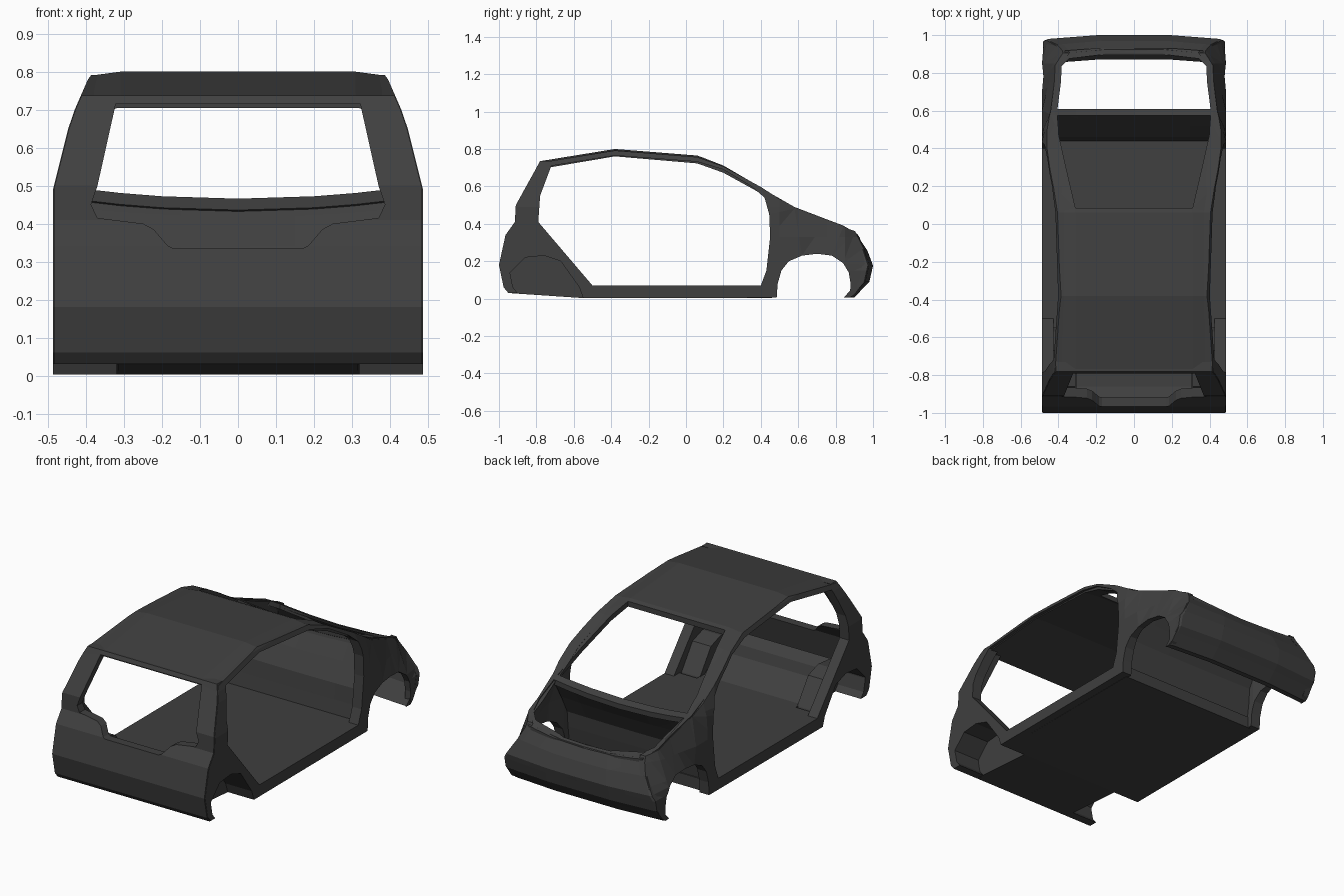
import bpy, bmesh
from mathutils import Vector

if "Cube" in bpy.data.objects:
    bpy.data.objects.remove(bpy.data.objects["Cube"])

mat = bpy.data.materials.new("dark grey paint")
mat.diffuse_color = (0.05, 0.05, 0.05, 1)
mat.use_nodes = True
mat.node_tree.nodes["Principled BSDF"].inputs["Base Color"].default_value = mat.diffuse_color


def lerp(table, t):
    """Piecewise linear lookup."""
    if t <= table[0][0]:
        return table[0][1]
    for (a, p), (b, q) in zip(table, table[1:]):
        if t <= b:
            return p + (q - p) * (t - a) / (b - a)
    return table[-1][1]


def sym(half):
    return half + [(-x, v) for x, v in reversed(half)]


def panel(name, loops, place, cu=(), cv=(), mirror=False):
    """Flat outline with holes, cut along bend lines, thickened, then bent by place(u, v, w)."""
    bm = bmesh.new()
    for loop in loops:
        vs = [bm.verts.new((u, v, 0)) for u, v in loop]
        for i, v in enumerate(vs):
            bm.edges.new((v, vs[i - 1]))
    bmesh.ops.triangle_fill(bm, edges=bm.edges[:], use_beauty=True, normal=(0, 0, 1))
    for axis, cuts in (((1, 0, 0), cu), ((0, 1, 0), cv)):
        for c in cuts:
            bmesh.ops.bisect_plane(bm, geom=bm.verts[:] + bm.edges[:] + bm.faces[:],
                                   dist=1e-5, plane_co=Vector(axis) * c, plane_no=axis)
    ext = bmesh.ops.extrude_face_region(bm, geom=bm.faces[:], use_keep_orig=True)
    for g in ext["geom"]:
        if isinstance(g, bmesh.types.BMVert):
            g.co.z = 1
    for v in bm.verts:
        v.co = place(*v.co)
    bmesh.ops.recalc_face_normals(bm, faces=bm.faces[:])
    me = bpy.data.meshes.new(name)
    bm.to_mesh(me)
    bm.free()
    me.materials.append(mat)
    ob = bpy.data.objects.new(name, me)
    bpy.context.collection.objects.link(ob)
    if mirror:
        ob.modifiers.new("mirror", 'MIRROR').use_mirror_merge = False
    return ob


# Governing curves: half width by height, roofline, tail and nose profiles
WIDTH = [(0, .487), (.49, .487), (.65, .447), (.7, .43), (.78, .395), (.8, .38)]
TOP = [(-.78, .735), (-.38, .8), (.06, .765), (.2, .715), (.4, .605),
       (.58, .49), (.75, .425), (.84, .392), (.93, .355)]
TAIL = [(0, -.94), (.03, -.95), (.06, -.975), (.18, -1), (.34, -.965), (.41, -.915),
        (.5, -.91), (.735, -.78)]
NOSE = [(.005, .9), (.06, .95), (.09, .98), (.18, 1), (.27, .97), (.36, .925)]
CORNER = [(0, 0), (.2, 0), (.47, .02), (.487, .03)]
ARCH = [(-.94, .03), (-.94, .14), (-.86, .22), (-.76, .23), (-.67, .2), (-.57, .06), (-.55, .003)]
# Shoulder of the front wings: height where it starts, and how fast it leans in
SHOULDER = [(.4, .56), (.6, .33), (.75, .22), (.93, .15)]
LEAN = [(.4, .3), (.75, .33), (.84, .35), (.93, .6)]


def half_width(y, z):
    x = lerp(WIDTH, z)
    if y > .4:
        x = min(x, .487 - lerp(LEAN, y) * (z - lerp(SHOULDER, y)))
    return x


def crown(x, y):
    """Roof edge drop, and sunken middle of the nose."""
    if y > .5:
        return lerp([(.5, .02), (.6, .03), (.9, .04)], y) * max(0, 1 - (x / .42) ** 2)
    return lerp([(.31, 0), (.4, .012)], abs(x))


# Body sides with door opening and wheel arches
front_arch = [(.485, .005), (.49, .08), (.51, .15), (.55, .2), (.62, .23), (.7, .24),
              (.78, .23), (.84, .19), (.87, .14), (.88, .08), (.875, .005)]
nose_edge = [(.9, .02), (.93, .06), (.955, .09), (.975, .18), (.95, .27), (.905, .36)]
roof_edge = [(y, z - .008) for y, z in reversed(TOP[:-1])]
tail_edge = [(-.905, .5), (-.91, .41), (-.96, .34), (-.995, .18), (-.97, .06)]
door = [(-.5, .07), (.4, .07), (.43, .15), (.45, .33), (.445, .45), (.42, .54), (.35, .6),
        (.2, .69), (.06, .732), (-.38, .765), (-.72, .71), (-.78, .55), (-.79, .41)]


def place_side(y, z, w):
    x = half_width(y, z) - max(0, y - .85) * .08
    return (x - lerp([(.5, .06), (.6, .035)], y) * w, y, z)


panel("body_side", [ARCH + front_arch + nose_edge + roof_edge + tail_edge, door], place_side,
      cu=(.5, .6, .75, .85), cv=(.15, .22, .33, .49, .65, .7, .78), mirror=True)

# Roof, windscreen pillars and engine bay frame in one sheet
top_outer = sym([(half_width(y, z), y) for y, z in TOP])
screen = sym([(.31, .085), (.36, .3), (.405, .5), (.415, .575)])
bay = sym([(.415, .61), (.41, .75), (.39, .83), (.345, .875), (.18, .895), (.15, .905)])


def place_top(x, y, w):
    return (x, y - lerp(CORNER, abs(x)) * (y > .91), lerp(TOP, y) - crown(x, y) - .03 * w)


panel("roof_and_front_frame", [top_outer, screen, bay], place_top,
      cu=(-.31, -.2, 0, .2, .31), cv=[y for y, z in TOP[1:-1]])

# Tailgate with rear window and stepped lower edge
gate_outer = sym([(lerp(WIDTH, z) - .002, z) for z in (.737, .7, .65, .49, .03)])
gate_hole = sym([(.322, .715), (.37, .5), (.387, .45), (.37, .415), (.25, .4), (.222, .385),
                 (.185, .342), (.17, .335)])
panel("tailgate", [gate_outer, gate_hole],
      lambda x, z, w: (x, lerp(TAIL, z) + .05 * w, z), cv=[z for z, y in TAIL[2:-1]])


# Front bumper, narrowing upward with the wings
def place_bumper(u, z, w):
    x = u * half_width(.93, z) / .487
    return (x, lerp(NOSE, z) - lerp(CORNER, abs(u)) - .03 * w,
            z - crown(x, .93) * (z / .36) ** 3)


panel("front_bumper", [sym([(.482, .36), (.482, .005)])], place_bumper,
      cu=(-.47, -.31, -.2, 0, .2, .31, .47), cv=[.15] + [z for z, y in NOSE[1:-1]])

# Bulkhead between cabin and engine bay
WALL = [(.01, .43), (.15, .45), (.24, .46), (.35, .52), (.44, .575), (.475, .585)]
panel("bulkhead", [sym([(.42, .475), (.43, .01)])],
      lambda x, z, w: (x, lerp(WALL, z) + .015 * w, z - crown(x, .58) * (z / .475) ** 3),
      cu=(-.3, -.15, 0, .15, .3), cv=[z for z, y in WALL[1:-1]])

# Thick floor level with the sills, narrowed and rising between the rear wheels
RISE = [(-.95, .03), (-.55, .003)]
panel("floor", [sym([(.44, .46), (.44, -.55), (.315, -.55), (.315, -.945)])],
      lambda x, y, w: (x, y, .07 + (lerp(RISE, y) - .07) * w), cv=(-.55,))

# Raised luggage floor
BOOT = [(-.92, .2), (-.86, .16), (-.74, .16), (-.58, .06)]
panel("luggage_floor", [sym([(.305, -.58), (.305, -.92)])],
      lambda x, y, w: (x, y, lerp(BOOT, y) - .015 * w), cv=(-.86, -.74))

# Rear wheel housings: inner wall and arched tunnel
panel("wheel_housing_wall", [ARCH], lambda y, z, w: (.32 - .01 * w, y, z), mirror=True)
AY = [(i, p[0]) for i, p in enumerate(ARCH)]
AZ = [(i, p[1]) for i, p in enumerate(ARCH)]
panel("wheel_housing_tunnel", [[(.31, 0), (.48, 0), (.48, 6), (.31, 6)]],
      lambda x, t, w: (x, lerp(AY, t), lerp(AZ, t) + .008 * w), cv=range(1, 6), mirror=True)
